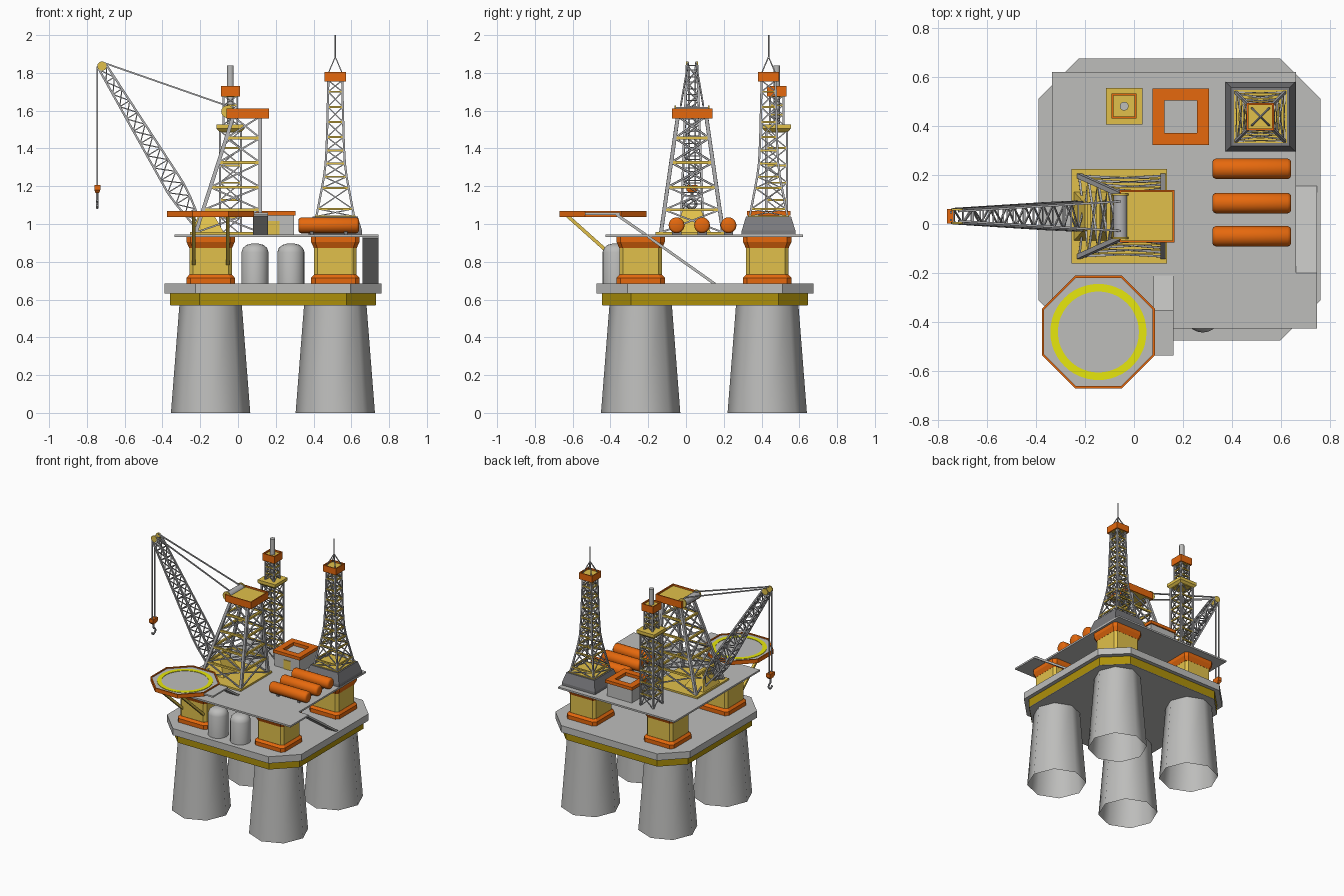
import bpy, bmesh, math
from mathutils import Vector as V

if "Cube" in bpy.data.objects:
    bpy.data.objects.remove(bpy.data.objects["Cube"])

def material(name, c):
    m = bpy.data.materials.new(name)
    m.diffuse_color = (*c, 1)
    m.use_nodes = True
    m.node_tree.nodes["Principled BSDF"].inputs["Base Color"].default_value = m.diffuse_color
    return m

GRAY = material("concrete gray", (.51, .51, .50))
STEEL = material("steel gray", (.44, .44, .45))
DARK = material("dark gray", (.20, .20, .21))
ORANGE = material("orange", (.79, .14, .004))
YELLOW = material("ochre yellow", (.75, .53, .07))
MUSTARD = material("mustard band", (.42, .28, .003))
PAINT = material("marking yellow", (.80, .80, .004))

def finish(name, bm, mat, smooth=None):
    bmesh.ops.recalc_face_normals(bm, faces=bm.faces)
    me = bpy.data.meshes.new(name)
    bm.to_mesh(me)
    bm.free()
    ob = bpy.data.objects.new(name, me)
    bpy.context.collection.objects.link(ob)
    me.materials.append(mat)
    if smooth:
        bpy.context.view_layer.objects.active = ob
        ob.select_set(True)
        bpy.ops.object.shade_smooth_by_angle(angle=math.radians(smooth))
        ob.select_set(False)
    return ob

def loft(name, rings, mat, loop=False, smooth=None, ends=True):
    """Skin through rings of points; loop joins last ring to first."""
    bm = bmesh.new()
    vs = [[bm.verts.new(p) for p in r] for r in rings]
    n = len(vs[0])
    pairs = list(zip(vs, vs[1:])) + ([(vs[-1], vs[0])] if loop else [])
    for a, b in pairs:
        for i in range(n):
            j = (i + 1) % n
            bm.faces.new((a[i], a[j], b[j], b[i]))
    if ends and not loop:
        bm.faces.new(vs[0])
        bm.faces.new(vs[-1])
    return finish(name, bm, mat, smooth)

def sq(c, z, h, ch=0, hy=None):
    """Rectangle at height z with optional chamfered corners."""
    k = hy or h
    pts = []
    for sx, sy in ((1, 1), (-1, 1), (-1, -1), (1, -1)):
        x, y = c[0] + sx * h, c[1] + sy * k
        if ch:
            pair = [(x, y - sy * ch, z), (x - sx * ch, y, z)]
            pts += pair if sx * sy > 0 else pair[::-1]
        else:
            pts.append((x, y, z))
    return pts

def circ(c, z, r, n, off=0):
    return [(c[0] + r * math.cos(2 * math.pi * i / n + off),
             c[1] + r * math.sin(2 * math.pi * i / n + off), z) for i in range(n)]

def box(name, x0, x1, y0, y1, z0, z1, mat):
    c, hx, hy = ((x0 + x1) / 2, (y0 + y1) / 2), (x1 - x0) / 2, (y1 - y0) / 2
    return loft(name, [sq(c, z0, hx, 0, hy), sq(c, z1, hx, 0, hy)], mat)

def bars(name, segs, r, mat, n=4, smooth=None):
    """Many straight bars in one mesh."""
    bm = bmesh.new()
    for p, q in segs:
        p, q = V(p), V(q)
        d = (q - p).normalized()
        u = d.cross(V((0, 1, 0)) if abs(d.y) < .9 else V((1, 0, 0))).normalized()
        w = d.cross(u)
        a, b = [[bm.verts.new(e + r * (u * math.cos(t) + w * math.sin(t)))
                 for t in [2 * math.pi * (i + .5) / n for i in range(n)]] for e in (p, q)]
        for i in range(n):
            bm.faces.new((a[i], a[(i + 1) % n], b[(i + 1) % n], b[i]))
        bm.faces.new(a)
        bm.faces.new(b)
    return finish(name, bm, mat, smooth)

def lattice(name, lv, rl, rb, cross=True, ringmat=YELLOW):
    """Four-legged truss through a list of four-corner levels."""
    legs = [(a[i], b[i]) for a, b in zip(lv, lv[1:]) for i in range(4)]
    diag = []
    for k, (a, b) in enumerate(zip(lv, lv[1:])):
        for i in range(4):
            j = (i + 1) % 4
            if cross or k % 2:
                diag.append((a[i], b[j]))
            if cross or not k % 2:
                diag.append((a[j], b[i]))
    rings = [(l[i], l[(i + 1) % 4]) for l in lv[1:] for i in range(4)]
    bars(name + "_legs", legs, rl, STEEL)
    bars(name + "_braces", diag, rb, STEEL)
    bars(name + "_rings", rings, rb * (1.6 if ringmat == YELLOW else 1), ringmat)

def cap(name, c, z0, z1, h, hy=None, t=.008):
    """Orange rim with a yellow floor."""
    k = hy or h
    loft(name + "_rim", [sq(c, z0, h, 0, k), sq(c, z1, h, 0, k), sq(c, z1, h - t, 0, k - t),
                         sq(c, z0, h - t, 0, k - t)], ORANGE, True)
    box(name + "_floor", c[0] - h + t, c[0] + h - t, c[1] - k + t, c[1] + k - t, z0 + .002, z1 - .012, YELLOW)

# Hull: mustard band under a gray slab, gray underside
HC = (.185, .1)
loft("hull_underside", [sq(HC, .568, .543, .154), sq(HC, .575, .543, .154)], GRAY)
loft("hull_band", [sq(HC, .57, .545, .155), sq(HC, .635, .545, .155)], MUSTARD, ends=False)
loft("hull_slab", [sq(HC, .633, .575, .165), sq(HC, .685, .575, .165)], GRAY)

# Open-ended legs and the short columns above them
for x, sx in ((-.145, "left"), (.515, "right")):
    for y, sy in ((-.24, "front"), (.43, "rear")):
        c, nm = (x, y), f"{sy}_{sx}"
        loft(nm + "_leg", [circ(c, 0, .21, 8), circ(c, .575, .165, 8)], GRAY, smooth=50, ends=False)
        loft(nm + "_column_foot", [sq(c, .685, .128, .022), sq(c, .715, .128, .022), sq(c, .732, .113, .018)], ORANGE)
        loft(nm + "_column", [sq(c, .73, .112, .018), sq(c, .88, .112, .018)], YELLOW)
        loft(nm + "_column_head", [sq(c, .872, .113, .018), sq(c, .905, .128, .022), sq(c, .935, .128, .022)], ORANGE)

# Main deck, side landing and stairs
box("main_deck", -.335, .66, -.425, .62, .932, .945, GRAY)
box("side_landing", .66, .745, -.425, -.2, .932, .945, GRAY)

def ramp(name, x0, x1, ya, za, yb, zb):
    loft(name, [[(x, ya, za), (x, yb, zb), (x, yb, zb - .018), (x, ya, za - .018)] for x in (x0, x1)], GRAY)

ramp("side_stair", .66, .745, -.205, .945, .155, .69)
ramp("helideck_stair", .08, .16, -.37, 1.06, -.21, .95)
box("helideck_landing", .075, .16, -.535, -.35, 1.048, 1.06, GRAY)

# Helideck
C, O8 = (-.145, -.44), math.pi / 8
R = .23 / math.cos(O8)
loft("helideck", [circ(C, 1.042, R - .008, 8, O8), circ(C, 1.06, R - .008, 8, O8)], GRAY)
loft("helideck_rim", [circ(C, 1.038, R, 8, O8), circ(C, 1.068, R, 8, O8),
                      circ(C, 1.068, R - .01, 8, O8), circ(C, 1.038, R - .01, 8, O8)], ORANGE, True)
loft("helideck_marking", [circ(C, 1.059, .196, 48), circ(C, 1.063, .196, 48),
                          circ(C, 1.063, .165, 48), circ(C, 1.059, .165, 48)], PAINT, True)
bars("helideck_braces", [((x, -.63, 1.045), (x, -.345, .79)) for x in (-.235, -.055)], .013, YELLOW)

# Upright storage tanks below the deck edge
for i, x in enumerate((.09, .28)):
    prof = [(.685, .072), (.85, .072), (.873, .064), (.889, .046), (.896, .02)]
    loft(f"upright_tank_{i+1}", [circ((x, -.37), z, r, 20) for z, r in prof], GRAY, smooth=40)

# Horizontal orange tanks on feet
for i, y in enumerate((.225, .085, -.05)):
    prof = [(.32, .03), (.324, .037), (.334, .042), (.626, .042), (.636, .037), (.64, .03)]
    loft(f"orange_tank_{i+1}", [[(x, p[0], p[1]) for p in circ((y, .993), 0, r, 20)] for x, r in prof],
         ORANGE, smooth=40)
    for x in (.38, .56):
        box(f"tank_foot_{i+1}", x, x + .02, y - .025, y + .025, .944, .965, DARK)

# Deck house
HO = (.19, .437)
loft("house", [sq(HO, .944, .107), sq(HO, 1.045, .107)], GRAY)
box("house_door", .16, .22, .325, .332, .945, 1.015, YELLOW)
loft("house_roof_rim", [sq(HO, 1.046, .115), sq(HO, 1.07, .115), sq(HO, 1.07, .066), sq(HO, 1.046, .066)],
     ORANGE, True)

# Derrick on dark plinth
D = (.515, .437)
loft("derrick_plinth", [sq(D, .944, .142), sq(D, .965, .142), sq(D, 1.04, .119)], DARK)
loft("derrick_floor", [sq(D, 1.038, .108), sq(D, 1.045, .108)], YELLOW)
lv = [(1.04, .1), (1.08, .092), (1.19, .071), (1.25, .06), (1.32, .051), (1.39, .047), (1.46, .044),
      (1.54, .042), (1.62, .04), (1.70, .038), (1.76, .037)]
lattice("derrick", [sq(D, z, h) for z, h in lv], .008, .0045)
cap("derrick_cap", D, 1.755, 1.805, .056)
bars("derrick_mast", [(p, (*D, 1.885)) for p in sq(D, 1.8, .036)], .004, STEEL)
bars("derrick_antenna", [((*D, 1.875), (*D, 2.0))], .004, STEEL, 6)

# Exhaust tower
E = (-.04, .48)
lattice("exhaust_tower", [sq(E, .944 + i * .0915, .055) for i in range(7)], .008, .0045)
loft("exhaust_platform", [sq(E, 1.485, .056), sq(E, 1.505, .075), sq(E, 1.528, .075)], YELLOW)
lattice("exhaust_top", [sq(E, 1.528 + i * .05, .036) for i in range(4)], .007, .004)
cap("exhaust_cap", E, 1.675, 1.73, .051)
bars("exhaust_pipe", [((*E, 1.53), (*E, 1.84))], .018, GRAY, 12, 40)

# Crane tower
Y = .032
box("crane_base", -.255, .135, Y - .193, Y + .193, .944, .958, YELLOW)

def crane_level(z):
    t = (z - .95) / .62
    x0, x1, h = -.225 + .2 * t, .118, .165 - .09 * t
    return sq(((x0 + x1) / 2, Y), z, (x1 - x0) / 2, 0, h)

lattice("crane_tower", [crane_level(z) for z in (.955, 1.075, 1.195, 1.325, 1.455, 1.57)], .014, .0065)
cap("crane_cap", (.052, Y), 1.558, 1.612, .112, .107)
loft("boom_pedestal", [sq((-.16, Y), .955, .085, 0, .1), sq((-.17, Y), 1.07, .03, 0, .05)], YELLOW)
bars("winch_drum", [((-.055, Y - .085, 1.592), (-.055, Y + .085, 1.592))], .028, STEEL, 14, 40)
bars("winch_flanges", [((-.055, Y + s * .085, 1.595), (-.055, Y + s * .093, 1.595)) for s in (-1, 1)],
     .034, YELLOW, 14, 40)

# Crane boom lattice
foot, tip = V((-.215, Y, 1.0)), V((-.715, Y, 1.828))
d = (tip - foot).normalized()
n = V((d.z, 0, -d.x))

def boom_level(t):
    w = .02 + .03 * t / .2 if t < .2 else .05 - .027 * (t - .2) / .8
    h = .058 - .03 * t
    c = foot.lerp(tip, t)
    return [c + n * w * a + V((0, h * b, 0)) for a, b in ((1, 1), (-1, 1), (-1, -1), (1, -1))]

lattice("boom", [boom_level(i / 13) for i in range(14)], .0078, .0042, False, STEEL)

# Boom tip pulleys, stays, hoist lines and hook
bars("boom_pulleys", [((-.72, Y + s * .024, 1.836), (-.72, Y + s * .032, 1.836)) for s in (-1, 1)],
     .025, YELLOW, 14, 40)
bars("boom_stays", [((-.715, Y + s * .02, 1.855), (-.055, Y + s * .06, 1.625)) for s in (-1, 1)], .006, STEEL)
bars("hoist_lines", [((-.745, Y + s * .016, 1.835), (-.745, Y + s * .016, 1.19)) for s in (-1, 1)], .006, STEEL)
loft("hook_block", [sq((-.745, Y), 1.165, .01, 0, .018), sq((-.745, Y), 1.18, .016, 0, .03),
                    sq((-.745, Y), 1.207, .016, 0, .03)], ORANGE)
hook = [(Y, 1.17), (Y, 1.13)] + [(Y + .022 * math.sin(a), 1.106 + .022 * math.cos(a))
                                 for a in [i * math.pi / 5 for i in range(0, 8)]]
bars("hook", [((-.745, *a), (-.745, *b)) for a, b in zip(hook, hook[1:])], .007, STEEL, 6)
